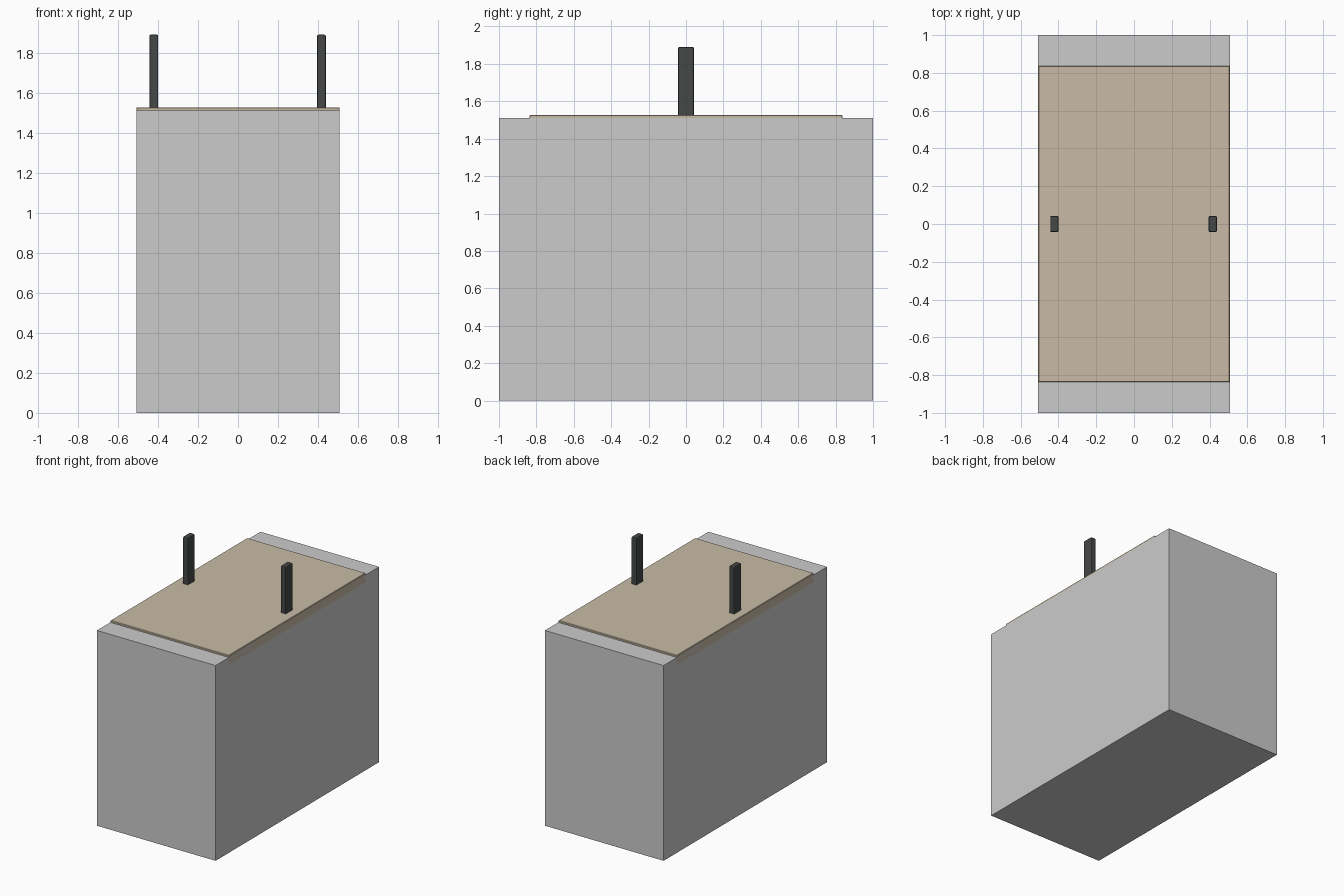
import bpy

if "Cube" in bpy.data.objects:
    bpy.data.objects.remove(bpy.data.objects["Cube"])


def material(name, color):
    m = bpy.data.materials.new(name)
    m.diffuse_color = (*color, 1)
    m.use_nodes = True
    m.node_tree.nodes["Principled BSDF"].inputs["Base Color"].default_value = m.diffuse_color
    return m


def box(name, lo, hi, bevel=0, segments=1, mat=None):
    center = [(a + b) / 2 for a, b in zip(lo, hi)]
    bpy.ops.mesh.primitive_cube_add(size=1, location=center)
    ob = bpy.context.object
    ob.name = name
    ob.scale = [b - a for a, b in zip(lo, hi)]
    bpy.ops.object.transform_apply(location=False, rotation=False, scale=True)
    if bevel:
        mod = ob.modifiers.new("Bevel", 'BEVEL')
        mod.width = bevel
        mod.segments = segments
    if mat:
        ob.data.materials.append(mat)
    return ob


tan = material("tan_panel", (0.58, 0.50, 0.38))
dark = material("dark_post", (0.06, 0.065, 0.063))

# Large solid body
box("body", (-0.508, -1, 0), (0.508, 1, 1.512))

# Thin panel set into the top, slightly proud of the body
box("top_panel", (-0.508, -0.837, 1.45), (0.508, 0.837, 1.527), 0.004, 1, tan)

# Pair of upright posts with softened edges
for side, x in (("left", -0.421), ("right", 0.417)):
    box(side + "_post", (x - 0.022, -0.043, 1.50), (x + 0.022, 0.043, 1.89),
        0.007, 2, dark)
